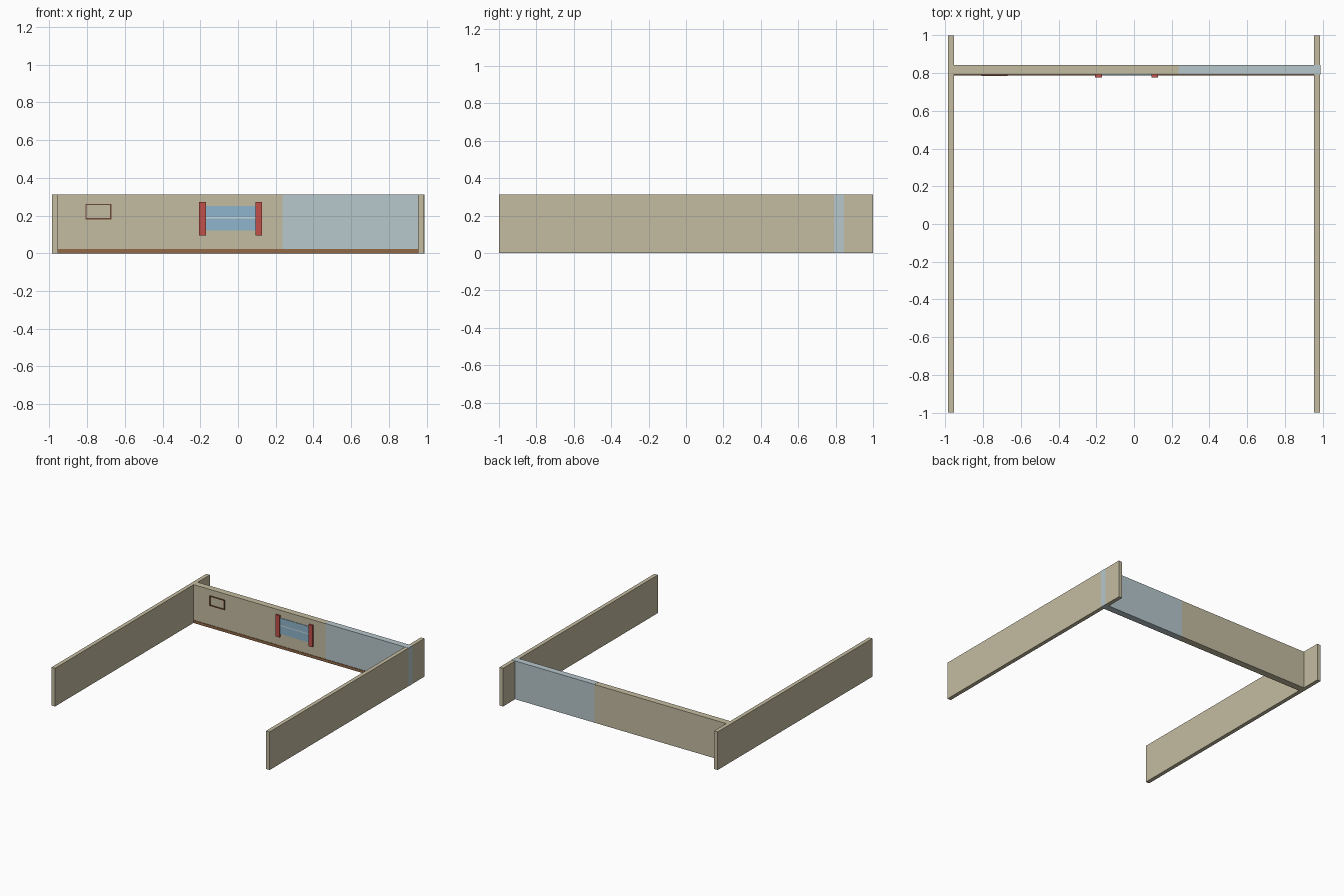
import bpy

cube = bpy.data.objects.get("Cube")
if cube:
    bpy.data.objects.remove(cube, do_unlink=True)


def material(name, rgb):
    """Flat material from 0-255 sRGB, stored as linear values."""
    colour = [((c / 255 + 0.055) / 1.055) ** 2.4 for c in rgb] + [1]
    mat = bpy.data.materials.new(name)
    mat.use_nodes = True
    mat.diffuse_color = colour
    mat.node_tree.nodes["Principled BSDF"].inputs["Base Color"].default_value = colour
    return mat


beige = material("beige plaster", (196, 187, 160))
pale_blue = material("pale blue plaster", (183, 199, 204))
glass = material("window blue", (143, 181, 204))
white = material("pale glazing bar", (200, 214, 220))
red = material("shutter red", (192, 80, 72))
brown = material("skirting brown", (146, 104, 70))
dark = material("frame brown", (112, 72, 50))


def box(name, mat, x, y, z):
    """Box between the given (low, high) limits on each axis."""
    bpy.ops.mesh.primitive_cube_add(size=1)
    ob = bpy.context.object
    ob.name = name
    ob.location = [sum(p) / 2 for p in (x, y, z)]
    ob.scale = [p[1] - p[0] for p in (x, y, z)]
    bpy.ops.object.transform_apply(location=True, scale=True)
    ob.data.materials.append(mat)
    return ob


HEIGHT = 0.312
INNER, OUTER = 0.955, 0.987
FRONT, BACK = 0.792, 0.844
SPLIT = 0.237
eps = 0.001

# Long side walls
box("left_wall", beige, (INNER, OUTER), (-1, 1), (0, HEIGHT))
box("right_wall", beige, (-OUTER, -INNER), (-1, 1), (0, HEIGHT))

# Cross wall in two colours; the blue end shows through the left wall
box("cross_wall_beige", beige, (-INNER, SPLIT), (FRONT, BACK), (0, HEIGHT))
box("cross_wall_blue", pale_blue, (SPLIT, OUTER + eps), (FRONT, BACK), (0, HEIGHT + eps))

# Skirting along the foot of the cross wall
box("skirting", brown, (-INNER, INNER), (FRONT - 0.004, FRONT), (0, 0.022))

# Window panes, glazing bar and shutters
pane_x = (-0.17, 0.094)
pane_y = (FRONT - 0.004, FRONT)
box("lower_pane", glass, pane_x, pane_y, (0.12, 0.185))
box("glazing_bar", white, pane_x, pane_y, (0.185, 0.193))
box("upper_pane", glass, pane_x, pane_y, (0.193, 0.25))
for name, x in (("right_shutter", (-0.206, -0.17)), ("left_shutter", (0.094, 0.128))):
    box(name, red, x, (FRONT - 0.014, FRONT), (0.095, 0.272))

# Open picture frame
x0, x1, z0, z1, bar = -0.81, -0.672, 0.18, 0.262, 0.007
frame_y = (FRONT - 0.007, FRONT)
for name, z in (("frame_bottom", z0), ("frame_top", z1 - bar)):
    box(name, dark, (x0, x1), frame_y, (z, z + bar))
for name, x in (("frame_right", x0), ("frame_left", x1 - bar)):
    box(name, dark, (x, x + bar), frame_y, (z0 + bar, z1 - bar))
